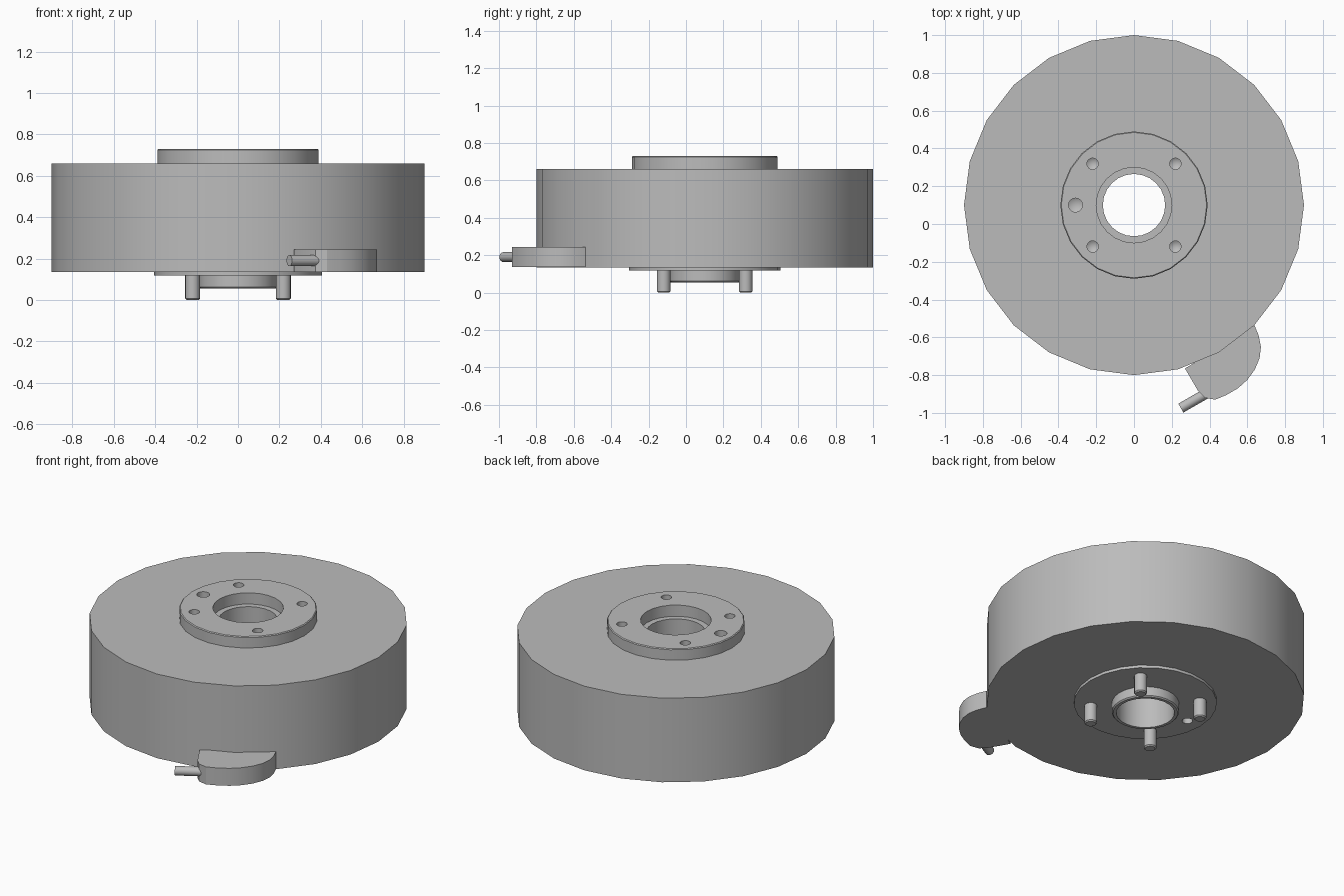
import bpy, bmesh, math
from mathutils import Vector, Matrix

if "Cube" in bpy.data.objects:
    bpy.data.objects.remove(bpy.data.objects["Cube"])

CX, CY = 0.0, 0.10          # axis of the round body
PITCH = 0.31                # bolt circle radius

grey = bpy.data.materials.new("mid grey")
grey.diffuse_color = (0.5, 0.5, 0.5, 1)
grey.use_nodes = True
grey.node_tree.nodes["Principled BSDF"].inputs["Base Color"].default_value = grey.diffuse_color


def finish(bm, name, smooth=True):
    bmesh.ops.recalc_face_normals(bm, faces=bm.faces)
    me = bpy.data.meshes.new(name)
    bm.to_mesh(me)
    bm.free()
    me.materials.append(grey)
    ob = bpy.data.objects.new(name, me)
    bpy.context.collection.objects.link(ob)
    if smooth:
        shade(ob)
    return ob


def shade(ob):
    bpy.ops.object.select_all(action='DESELECT')
    ob.select_set(True)
    bpy.context.view_layer.objects.active = ob
    bpy.ops.object.shade_smooth_by_angle(angle=math.radians(30))


def lathe(name, profile, sides, matrix, closed=False, smooth=True):
    """Spin (radius, height) points round z; radius 0 becomes a pole."""
    bm = bmesh.new()
    rings = []
    for r, z in profile:
        if r == 0:
            rings.append([bm.verts.new((0, 0, z))] * sides)
        else:
            rings.append([bm.verts.new((r * math.sin(2 * math.pi * i / sides),
                                        r * math.cos(2 * math.pi * i / sides), z))
                          for i in range(sides)])
    pairs = list(zip(rings, rings[1:]))
    if closed:
        pairs.append((rings[-1], rings[0]))
    for a, b in pairs:
        for i in range(sides):
            j = (i + 1) % sides
            quad = list(dict.fromkeys((a[i], a[j], b[j], b[i])))
            bm.faces.new(quad)
    bm.transform(matrix)
    return finish(bm, name, smooth)


def at(x, y, z=0):
    return Matrix.Translation((x, y, z))


# Round body with top flange, lower flange, boss and stepped bore
housing = lathe("round_housing", [
    (0.20, 0.73), (0.385, 0.73), (0.39, 0.725), (0.39, 0.66),
    (0.90, 0.66), (0.90, 0.135), (0.405, 0.135), (0.405, 0.118),
    (0.19, 0.118), (0.19, 0.062), (0.183, 0.055), (0.165, 0.055),
    (0.165, 0.66), (0.20, 0.66)], 24, at(CX, CY), closed=True, smooth=False)

# Blind drilled holes with conical ends
diagonal = [(CX + PITCH * math.cos(math.radians(a)), CY + PITCH * math.sin(math.radians(a)))
            for a in (45, 135, 225, 315)]
drills = [(x, y, 0.03, 0.73, -1) for x, y in diagonal]
drills += [(CX - PITCH, CY, 0.037, 0.73, -1), (CX - PITCH, CY, 0.03, 0.118, 1)]
for x, y, r, z, d in drills:
    cutter = lathe("drill_cutter", [(0, z - d * 0.03), (r, z - d * 0.03),
                                    (r, z + d * 0.09), (0, z + d * 0.11)],
                   16, at(x, y), smooth=False)
    cutter.hide_render = True
    mod = housing.modifiers.new("hole", 'BOOLEAN')
    mod.operation, mod.solver, mod.object = 'DIFFERENCE', 'EXACT', cutter
    bpy.context.view_layer.objects.active = housing
    bpy.ops.object.modifier_apply(modifier=mod.name)
    bpy.data.objects.remove(cutter)
shade(housing)

# Four chamfered drive pins underneath
for x, y in diagonal:
    lathe("drive_pin", [(0, 0), (0.029, 0), (0.036, 0.007), (0.036, 0.12)], 16, at(x, y))

# Cable outlet housing hugging the lower rim
outline = [(0.27, -0.765), (0.34, -0.885), (0.375, -0.92), (0.43, -0.93),
           (0.49, -0.905), (0.55, -0.87), (0.60, -0.825), (0.64, -0.77), (0.665, -0.71),
           (0.672, -0.65), (0.66, -0.59), (0.638, -0.537), (0.44, -0.66)]
bm = bmesh.new()
base = bm.faces.new([bm.verts.new((x, y, 0.136)) for x, y in outline])
top = bmesh.ops.extrude_face_region(bm, geom=[base])
bmesh.ops.translate(bm, vec=(0, 0, 0.109),
                    verts=[v for v in top["geom"] if isinstance(v, bmesh.types.BMVert)])
finish(bm, "cable_outlet")

# Short cable stub
direction = Vector((-0.87, -0.5, 0))
turn = direction.to_track_quat('Z', 'Y').to_matrix().to_4x4()
lathe("cable_stub", [(0.027, 0), (0.027, 0.15), (0, 0.15)], 16,
      at(0.378, -0.90, 0.19) @ turn)
